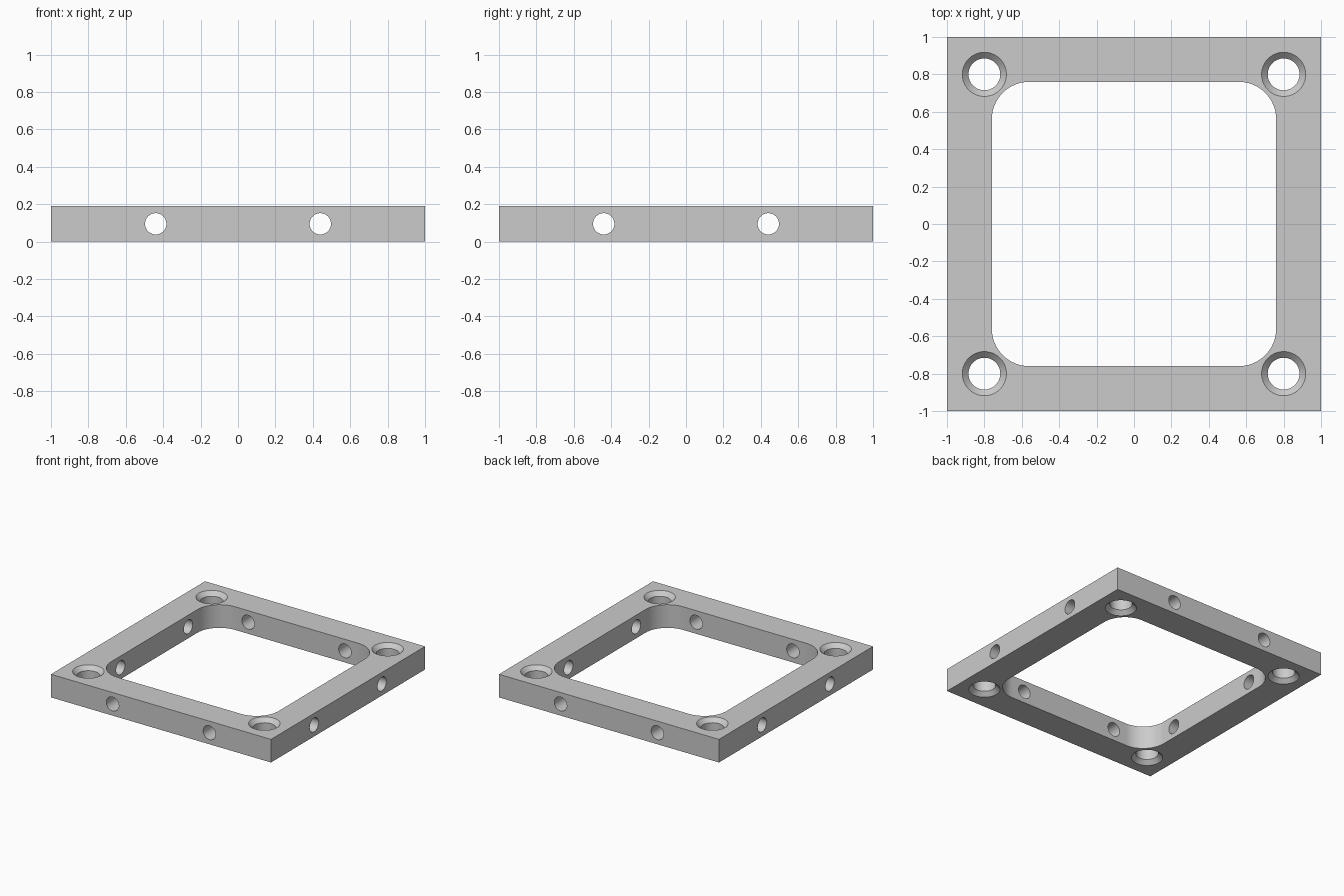
import bpy, bmesh, math
from mathutils import Matrix, Vector

if "Cube" in bpy.data.objects:
    bpy.data.objects.remove(bpy.data.objects["Cube"], do_unlink=True)

HEIGHT = 0.19
INNER, CORNER = 0.76, 0.2          # opening half width and corner radius
BOLT, BOLT_R, SINK_R = 0.8, 0.085, 0.118
SIDE, SIDE_R = 0.44, 0.057

grey = bpy.data.materials.new("light_grey")
grey.use_nodes = True
colour = (0.6, 0.6, 0.6, 1)
grey.diffuse_color = colour
grey.node_tree.nodes["Principled BSDF"].inputs["Base Color"].default_value = colour


def finish(name, bm):
    bmesh.ops.recalc_face_normals(bm, faces=bm.faces)
    mesh = bpy.data.meshes.new(name)
    bm.to_mesh(mesh)
    bm.free()
    mesh.materials.append(grey)
    obj = bpy.data.objects.new(name, mesh)
    bpy.context.collection.objects.link(obj)
    return obj


def loft(name, rings):
    """Closed solid through a stack of rings with equal point counts."""
    bm = bmesh.new()
    rows = [[bm.verts.new(p) for p in ring] for ring in rings]
    for a, b in zip(rows, rows[1:]):
        for i in range(len(a)):
            j = (i + 1) % len(a)
            bm.faces.new((a[i], a[j], b[j], b[i]))
    bm.faces.new(rows[0])
    bm.faces.new(rows[-1])
    return finish(name, bm)


def circle(r, z, n=64):
    return [Vector((r * math.cos(math.tau * i / n), r * math.sin(math.tau * i / n), z))
            for i in range(n)]


def rounded_square(half, r, z, n=16):
    points = []
    for q in range(4):
        turn = Matrix.Rotation(q * math.pi / 2, 3, "Z")
        for i in range(n + 1):
            a = math.pi / 2 * i / n
            points.append(turn @ Vector((half - r + r * math.cos(a),
                                         half - r + r * math.sin(a), z)))
    return points


# Square plate
bm = bmesh.new()
bmesh.ops.create_cube(bm, size=1, matrix=Matrix.Translation((0, 0, HEIGHT / 2))
                      @ Matrix.Diagonal((2, 2, HEIGHT, 1)))
frame = finish("frame", bm)

# Rounded central opening
cutters = [loft("opening_cutter", [rounded_square(INNER, CORNER, z) for z in (-0.1, HEIGHT + 0.1)])]

# Corner bolt holes, countersunk on both faces
over, sink = 0.02, SINK_R - BOLT_R
profile = [(SINK_R + over, -over), (BOLT_R, sink),
           (BOLT_R, HEIGHT - sink), (SINK_R + over, HEIGHT + over)]
for x in (-BOLT, BOLT):
    for y in (-BOLT, BOLT):
        hole = loft("bolt_cutter", [circle(r, z) for r, z in profile])
        hole.location = (x, y, 0)
        cutters.append(hole)

# Cross holes through all four sides
for s in (-SIDE, SIDE):
    for place, turn in (((s, 0, HEIGHT / 2), (math.pi / 2, 0, 0)),
                        ((0, s, HEIGHT / 2), (0, math.pi / 2, 0))):
        hole = loft("side_cutter", [circle(SIDE_R, z, 48) for z in (-1.2, 1.2)])
        hole.location, hole.rotation_euler = place, turn
        cutters.append(hole)

# Cut everything out of the plate
bpy.ops.object.select_all(action="DESELECT")
bpy.context.view_layer.objects.active = frame
frame.select_set(True)
for cutter in cutters:
    cutter.hide_render = True
    mod = frame.modifiers.new("cut", "BOOLEAN")
    mod.operation, mod.solver, mod.object = "DIFFERENCE", "EXACT", cutter
    bpy.ops.object.modifier_apply(modifier=mod.name)
    bpy.data.objects.remove(cutter, do_unlink=True)

bpy.ops.object.shade_smooth_by_angle(angle=math.radians(30))
